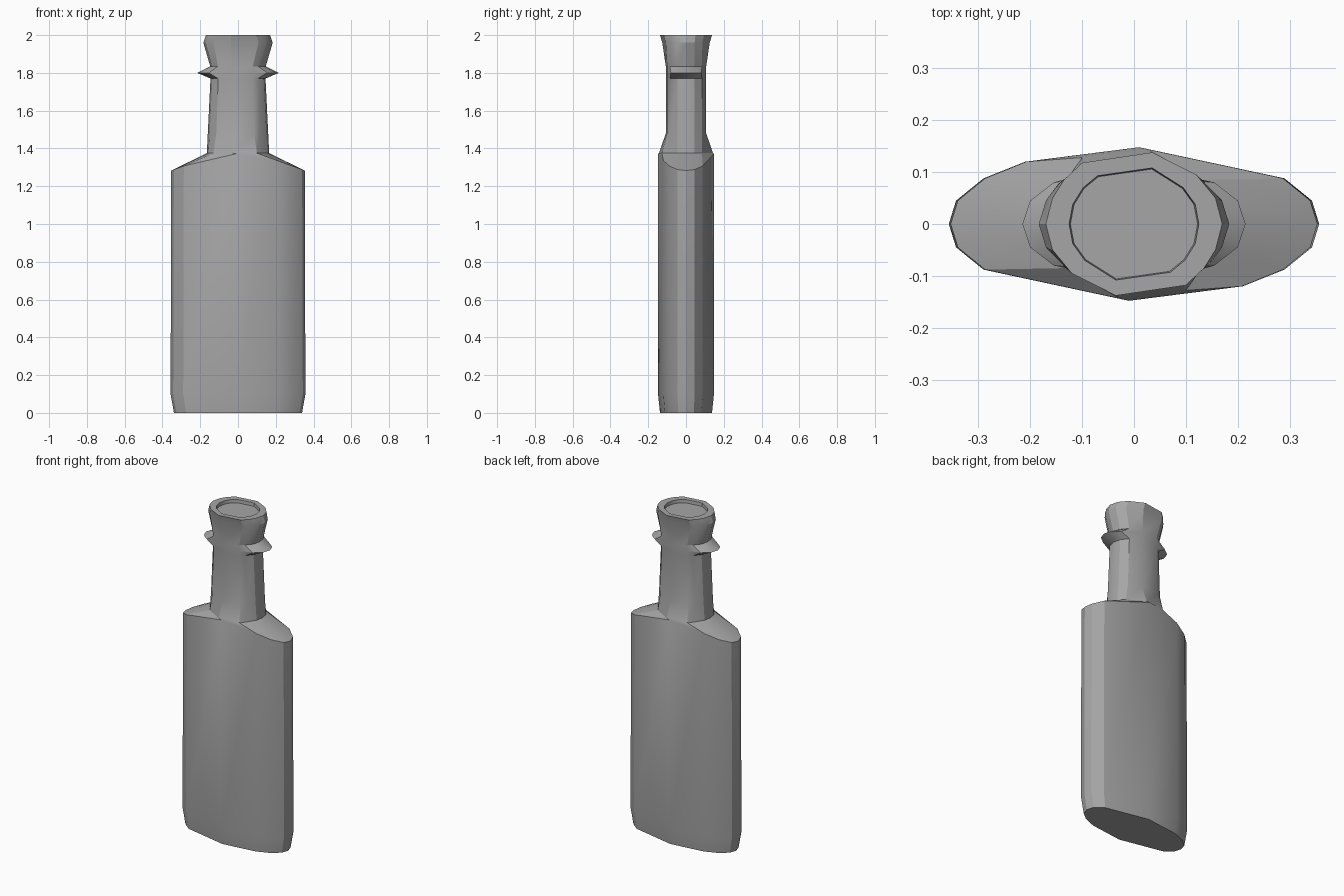
import bpy
import bmesh
import math

cube = bpy.data.objects.get("Cube")
if cube:
    bpy.data.objects.remove(cube, do_unlink=True)

# One grey for the whole bottle
grey = bpy.data.materials.new("bottle grey")
grey.use_nodes = True
colour = (0.38, 0.38, 0.38, 1)
grey.diffuse_color = colour
grey.node_tree.nodes["Principled BSDF"].inputs["Base Color"].default_value = colour

# Half outlines, running from the left end over the back; the rest is a half turn
BODY = [(.357, 0), (.343, .045), (.29, .088), (.01, .148),
        (-.21, .12), (-.29, .088), (-.343, .045)]
NECK = [(.16, 0), (.15, .045), (.115, .085), (.03, .107),
        (-.085, .1), (-.115, .085), (-.15, .045)]
FIN = [(.215, 0), (.2, .045), (.155, .08), (.03, .107),
       (-.085, .1), (-.155, .08), (-.2, .045)]
FOOT = [(.165, 0), (.157, .045), (.13, .085), (.03, .143),
        (-.1, .128), (-.13, .085), (-.157, .045)]
LIP = [(.17, 0), (.157, .05), (.12, .095), (.035, .138),
       (-.1, .118), (-.135, .085), (-.157, .05)]
MOUTH = [(.125, 0), (.118, .038), (.095, .07), (.035, .108),
         (-.07, .093), (-.098, .07), (-.118, .038)]


def ring(half, z, sx=1, sy=1):
    """Full outline at a height; z may be a rule of x."""
    full = half + [(-x, -y) for x, y in half]
    return [(x * sx, y * sy, z(x) if callable(z) else z) for x, y in full]


def shoulder(x):
    return min(1.372, 1.283 + (0.357 - abs(x)) * 0.36)


def loft(name, rings):
    bm = bmesh.new()
    loops = [[bm.verts.new(p) for p in r] for r in rings]
    n = len(loops[0])
    for low, high in zip(loops, loops[1:]):
        for i in range(n):
            j = (i + 1) % n
            bm.faces.new((low[i], low[j], high[j], high[i]))
    bm.faces.new(loops[0][::-1])
    bm.faces.new(loops[-1])
    bmesh.ops.recalc_face_normals(bm, faces=bm.faces)
    mesh = bpy.data.meshes.new(name)
    bm.to_mesh(mesh)
    bm.free()
    mesh.materials.append(grey)
    obj = bpy.data.objects.new(name, mesh)
    bpy.context.collection.objects.link(obj)
    bpy.ops.object.select_all(action='DESELECT')
    obj.select_set(True)
    bpy.context.view_layer.objects.active = obj
    bpy.ops.object.shade_smooth_by_angle(angle=math.radians(25))
    return obj


# Flask: base, body, shoulders, neck, side fins, lip and sunken mouth
loft("bottle", [
    ring(BODY, 0, .95, .93),
    ring(BODY, .1),
    ring(BODY, shoulder, .99),
    ring(FOOT, 1.375),
    ring(NECK, 1.48),
    ring(NECK, 1.77, .91),
    ring(FIN, 1.8),
    ring(NECK, 1.835, .92),
    ring(LIP, 1.96, 1.08, .91),
    ring(LIP, 2),
    ring(MOUTH, 2),
    ring(MOUTH, 1.98, .98, .98),
])
